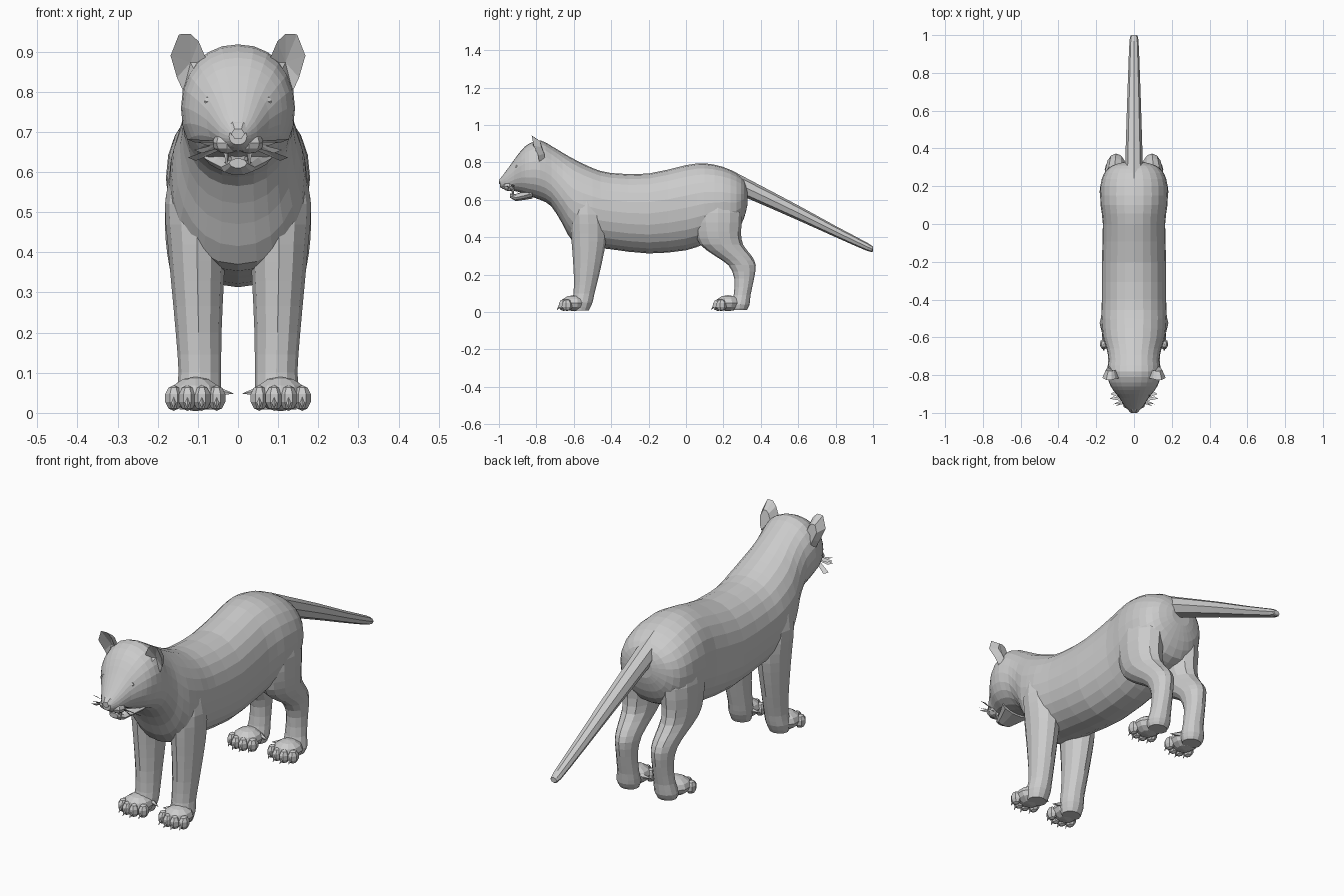
import bpy, bmesh, math
from mathutils import Vector, Matrix

if "Cube" in bpy.data.objects:
    bpy.data.objects.remove(bpy.data.objects["Cube"])


def finish(name, bm, mirror=False):
    bmesh.ops.recalc_face_normals(bm, faces=bm.faces)
    me = bpy.data.meshes.new(name)
    bm.to_mesh(me)
    bm.free()
    ob = bpy.data.objects.new(name, me)
    bpy.context.collection.objects.link(ob)
    if mirror:
        ob.modifiers.new("mirror", 'MIRROR')
    return ob


def spline(rows, sub):
    # Catmull-Rom through rows of numbers
    out = []
    for i in range(len(rows) - 1):
        p = [rows[max(0, min(len(rows) - 1, i + k))] for k in (-1, 0, 1, 2)]
        for s in range(sub):
            t = s / sub
            out.append([0.5 * (2 * b + (c - a) * t + (2 * a - 5 * b + 4 * c - d) * t * t
                               + (3 * b - a - 3 * c + d) * t ** 3) for a, b, c, d in zip(*p)])
    return out + [list(rows[-1])]


def loft(name, rows, plane, n, sub=2, mirror=False, power=1.0):
    # rows: x, y, z, half width, half depth (depth along z for 'XZ', y for 'XY')
    bm = bmesh.new()
    rings = []
    for x, y, z, a, b in spline(rows, sub):
        ring = []
        for k in range(n):
            t = math.tau * k / n
            c, s = math.cos(t), math.sin(t)
            u = a * math.copysign(abs(c) ** power, c)
            v = b * math.copysign(abs(s) ** power, s)
            ring.append(bm.verts.new((x + u, y, z + v) if plane == 'XZ' else (x + u, y + v, z)))
        rings.append(ring)
    for r, q in zip(rings, rings[1:]):
        for k in range(n):
            bm.faces.new((r[k], r[(k + 1) % n], q[(k + 1) % n], q[k]))
    bm.faces.new(rings[0])
    bm.faces.new(rings[-1])
    return finish(name, bm, mirror)


def add_ball(bm, loc, scale, u=8, v=6):
    m = Matrix.Translation(loc) @ Matrix.Diagonal((*scale, 1))
    bmesh.ops.create_uvsphere(bm, u_segments=u, v_segments=v, radius=1, matrix=m)


def add_spike(bm, base, tip, r, n=5):
    base, tip = Vector(base), Vector(tip)
    d = tip - base
    m = Matrix.Translation((base + tip) / 2) @ d.to_track_quat('Z', 'Y').to_matrix().to_4x4()
    bmesh.ops.create_cone(bm, cap_ends=True, segments=n, radius1=r, radius2=0.001,
                          depth=d.length, matrix=m)


# body, neck and head in one skin: y, top z, bottom z, half width
profile = [(-.995, .71, .668, .022), (-.965, .75, .652, .048), (-.92, .812, .648, .078),
           (-.88, .865, .637, .110), (-.84, .90, .62, .132), (-.78, .918, .60, .142),
           (-.72, .888, .565, .136), (-.66, .852, .47, .145), (-.60, .818, .37, .165),
           (-.50, .77, .348, .174), (-.40, .743, .335, .17), (-.20, .74, .313, .17),
           (0, .785, .33, .165), (.10, .795, .365, .177), (.20, .775, .40, .178),
           (.27, .742, .43, .158), (.31, .705, .50, .115), (.328, .66, .57, .05)]
loft("body", [(0, y, (t + b) / 2, w, (t - b) / 2) for y, t, b, w in profile],
     'XZ', 24, sub=2, power=0.93)

# tail
loft("tail", [(0, .24, .70, .05, .06), (0, .34, .655, .046, .052), (0, .60, .53, .038, .04),
              (0, .80, .43, .031, .03), (0, .97, .348, .024, .022), (0, 1.0, .336, .016, .012)],
     'XZ', 8, sub=2)

# legs
loft("front_legs", [(.085, -.53, .62, .08, .07), (.1, -.525, .52, .082, .092),
                    (.102, -.52, .42, .073, .095), (.101, -.522, .33, .066, .086),
                    (.098, -.532, .20, .057, .068), (.095, -.545, .10, .053, .056),
                    (.098, -.555, .05, .055, .055), (.1, -.56, .008, .045, .04)],
     'XY', 12, mirror=True)
loft("hind_legs", [(.085, .17, .64, .075, .10), (.1, .17, .53, .081, .13),
                   (.103, .172, .43, .077, .122), (.102, .19, .36, .068, .115),
                   (.098, .253, .30, .058, .098), (.095, .300, .25, .052, .073),
                   (.095, .311, .18, .046, .053), (.096, .30, .09, .049, .045),
                   (.1, .29, .04, .055, .05), (.1, .285, .01, .045, .04)],
     'XY', 12, mirror=True)

# paws with four toes, claws and a dewclaw
for name, y0 in (("front_paws", -.60), ("hind_paws", .225)):
    bm = bmesh.new()
    add_ball(bm, (.106, y0, .047), (.066, .068, .043), 10, 6)
    for x, dy in ((.053, -.038), (.09, -.054), (.126, -.054), (.16, -.036)):
        add_ball(bm, (x, y0 + dy, .037), (.023, .03, .032), 7, 5)
        add_spike(bm, (x, y0 + dy - .018, .035), (x, y0 + dy - .036, .012), .009, 4)
    add_spike(bm, (.06, y0 + .03, .055), (.012, y0 + .015, .048), .014)
    finish(name, bm, True)

# cupped ears: outline in x, y, z joined to a hollow front and a bulging back
bm = bmesh.new()
outline = [(.075, -.815, .872), (.098, -.82, .925), (.118, -.825, .944), (.147, -.825, .943),
           (.168, -.815, .89), (.152, -.79, .835), (.136, -.785, .80), (.105, -.82, .845)]
rim = [bm.verts.new(p) for p in outline]
mid = Vector((.122, -.81, .878))
inner = bm.verts.new(mid + Vector((-.004, .022, -.005)))
back = [bm.verts.new(mid + (v.co - mid) * .6 + Vector((0, .04, -.005))) for v in rim]
for k in range(8):
    j = (k + 1) % 8
    bm.faces.new((rim[k], rim[j], inner))
    bm.faces.new((rim[j], rim[k], back[k], back[j]))
bm.faces.new(back)
finish("ears", bm, True)

# lower jaw, hanging slightly open
loft("lower_jaw", [(0, -.82, .635, .085, .03), (0, -.865, .622, .062, .024),
                   (0, -.91, .612, .042, .02), (0, -.94, .622, .022, .012)], 'XZ', 10, sub=1)

# muzzle pads and nose
bm = bmesh.new()
add_ball(bm, (.028, -.945, .672), (.036, .036, .026), 8, 6)
finish("muzzle_pads", bm, True)
loft("nose", [(0, -.955, .725, .024, .022), (0, -.985, .708, .027, .018),
              (0, -1.0, .695, .017, .014)], 'XZ', 6, sub=1)

# teeth: long upper and short lower fangs
bm = bmesh.new()
add_spike(bm, (.03, -.925, .66), (.028, -.925, .612), .009)
add_spike(bm, (.02, -.925, .622), (.02, -.932, .65), .006)
finish("fangs", bm, True)

# eyes
bm = bmesh.new()
add_ball(bm, (.07, -.902, .776), (.016, .014, .014), 6, 4)
finish("eyes", bm, True)

# whiskers: thin flat blades
bm = bmesh.new()
for y, z, tx, ty, tz in ((-.94, .672, .128, -.925, .682), (-.945, .664, .11, -.955, .655),
                         (-.93, .658, .125, -.90, .636), (-.95, .668, .10, -.965, .675)):
    vs = [bm.verts.new(p) for p in ((.05, y, z + .006), (.05, y + .012, z - .006),
                                    (tx - .02, ty + .012, tz - .008), (tx, ty, tz))]
    bm.faces.new(vs[:3])
    bm.faces.new((vs[0], vs[2], vs[3]))
finish("whiskers", bm, True)
